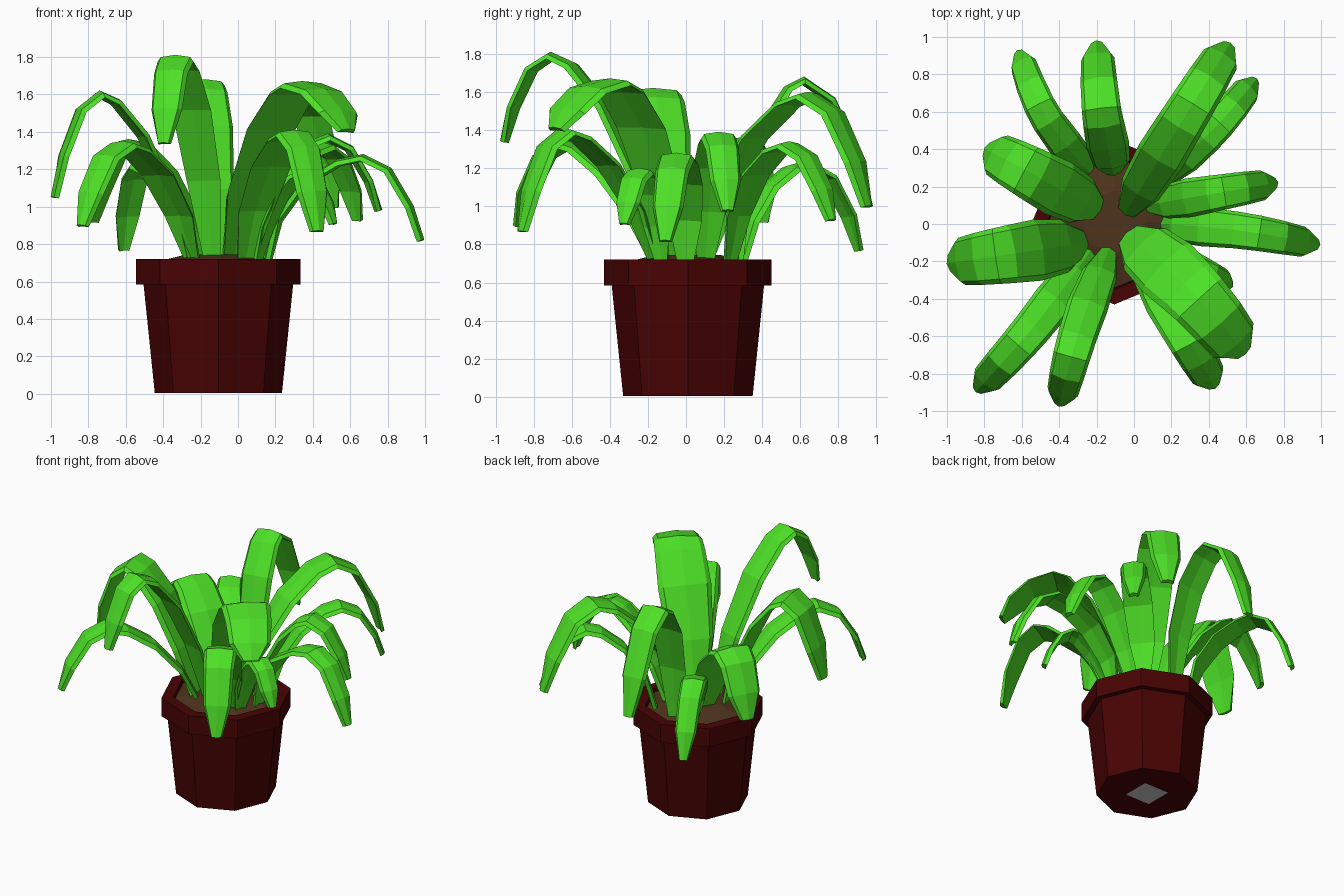
import bpy, math
from mathutils import Vector

if "Cube" in bpy.data.objects:
    bpy.data.objects.remove(bpy.data.objects["Cube"])


def material(name, rgb):
    m = bpy.data.materials.new(name)
    m.diffuse_color = (*rgb, 1)
    m.use_nodes = True
    m.node_tree.nodes["Principled BSDF"].inputs["Base Color"].default_value = m.diffuse_color
    return m


GREEN = material("leaf_green", (0.075, 0.75, 0.02))
MAROON = material("dark_red_clay", (0.065, 0.001, 0.001))
BROWN = material("soil_brown", (0.075, 0.033, 0.012))


def mesh_object(name, verts, faces, mat=None):
    me = bpy.data.meshes.new(name)
    me.from_pydata(verts, [], faces)
    me.update()
    ob = bpy.data.objects.new(name, me)
    bpy.context.collection.objects.link(ob)
    if mat:
        me.materials.append(mat)
    return ob


def skin(rings):
    """Join equal-sized closed rings with quads and cap the ends."""
    n = len(rings[0])
    verts = [v for ring in rings for v in ring]
    faces = [(i * n + j, i * n + (j + 1) % n, (i + 1) * n + (j + 1) % n, (i + 1) * n + j)
             for i in range(len(rings) - 1) for j in range(n)]
    faces.append(tuple(reversed(range(n))))
    faces.append(tuple(range(len(verts) - n, len(verts))))
    return verts, faces


CX, CY = -0.105, 0.01


def octagon(r, z):
    return [(CX + r * math.cos(k * math.pi / 4), CY + r * math.sin(k * math.pi / 4), z)
            for k in range(8)]


# Octagonal pot with stepped rim
pot = [(0.34, 0.004), (0.40, 0.585), (0.44, 0.585), (0.44, 0.72), (0.36, 0.72), (0.35, 0.66)]
mesh_object("pot", *skin([octagon(r, z) for r, z in pot]), MAROON)

# Mounded soil
mesh_object("soil", *skin([octagon(0.355, 0.67), octagon(0.352, 0.70), octagon(0.17, 0.745)]), BROWN)

# Grey square under the pot
mesh_object("drain_plate", [(CX + x, CY + y, 0) for x, y in
                            ((-0.1, -0.1), (-0.1, 0.1), (0.1, 0.1), (0.1, -0.1))], [(0, 1, 2, 3)])

# Leaf cross-section: (fraction of half width, offset along normal)
SECTION = [(-1, -0.026), (0, -0.018), (1, -0.026), (0.82, 0.0), (0, 0.012), (-0.82, 0.0)]
# Rise (fraction of distance to the peak, height, width), then fall to the tip
RISE = [(0, 0, 0.45), (0.2, 0.4, 0.95), (0.5, 0.75, 1.1), (0.8, 0.95, 1.04), (1, 1, 1)]
FALL = [(0.45, 0.84, 0.94), (0.82, 0.4, 0.85), (1, 0, 0.35)]


def leaf(name, base, tip, tip_z, peak_z, half_width, peak_at, steep=1, bend=0):
    b, t = Vector((*base, 0)), Vector((*tip, 0))
    out = (t - b).normalized()
    side = Vector((-out.y, out.x, 0))
    spine = [(peak_at * f ** steep, 0.71 + (peak_z - 0.71) * h, w) for f, h, w in RISE]
    spine += [(peak_at + (1 - peak_at) * f, tip_z + (peak_z - tip_z) * h, w) for f, h, w in FALL]
    path = [b.lerp(t, f) + side * bend * math.sin(math.pi * f) + Vector((0, 0, z))
            for f, z, w in spine]
    rings = []
    for i, p in enumerate(path):
        tangent = (path[min(i + 1, len(path) - 1)] - path[max(i - 1, 0)]).normalized()
        across = (side - tangent * side.dot(tangent)).normalized()
        normal = tangent.cross(across)
        rings.append([p + across * (u * spine[i][2] * half_width) + normal * v
                      for u, v in SECTION])
    mesh_object(name, *skin(rings), GREEN)


# base xy, tip xy, tip height, peak height, half width, peak position, steepness, bend
LEAVES = [
    ((-0.24, 0.28), (-0.62, 0.92), 0.77, 1.23, 0.085, 0.6, 1.3, 0.05),
    ((-0.11, 0.27), (-0.20, 0.97), 1.00, 1.67, 0.105, 0.5, 1.4, 0.02),
    ((-0.05, 0.05), (0.51, 0.96), 1.00, 1.59, 0.12, 0.65),
    ((0.09, 0.22), (0.65, 0.77), 0.93, 1.33, 0.09, 0.62, 1.2, -0.03),
    ((0.06, 0.10), (0.76, 0.22), 0.98, 1.38, 0.095, 0.6),
    ((0.15, 0.00), (0.985, -0.11), 0.82, 1.27, 0.095, 0.62, 1.4, 0.02),
    ((-0.04, -0.05), (0.59, -0.69), 1.41, 1.66, 0.165, 0.58, 1, 0.03),
    ((0.03, -0.15), (0.43, -0.87), 0.87, 1.40, 0.11, 0.68),
    ((-0.13, -0.13), (-0.40, -0.965), 1.34, 1.80, 0.10, 0.7, 1, -0.02),
    ((-0.23, -0.14), (-0.84, -0.89), 0.90, 1.34, 0.10, 0.66, 1, 0.02),
    ((-0.25, -0.10), (-0.99, -0.21), 1.05, 1.61, 0.15, 0.66),
    ((-0.18, 0.07), (-0.79, 0.40), 0.92, 1.35, 0.14, 0.66),
    ((0.09, -0.12), (0.52, -0.33), 0.91, 1.19, 0.08, 0.6),
]
for i, spec in enumerate(LEAVES):
    leaf(f"leaf_{i + 1}", *spec)
